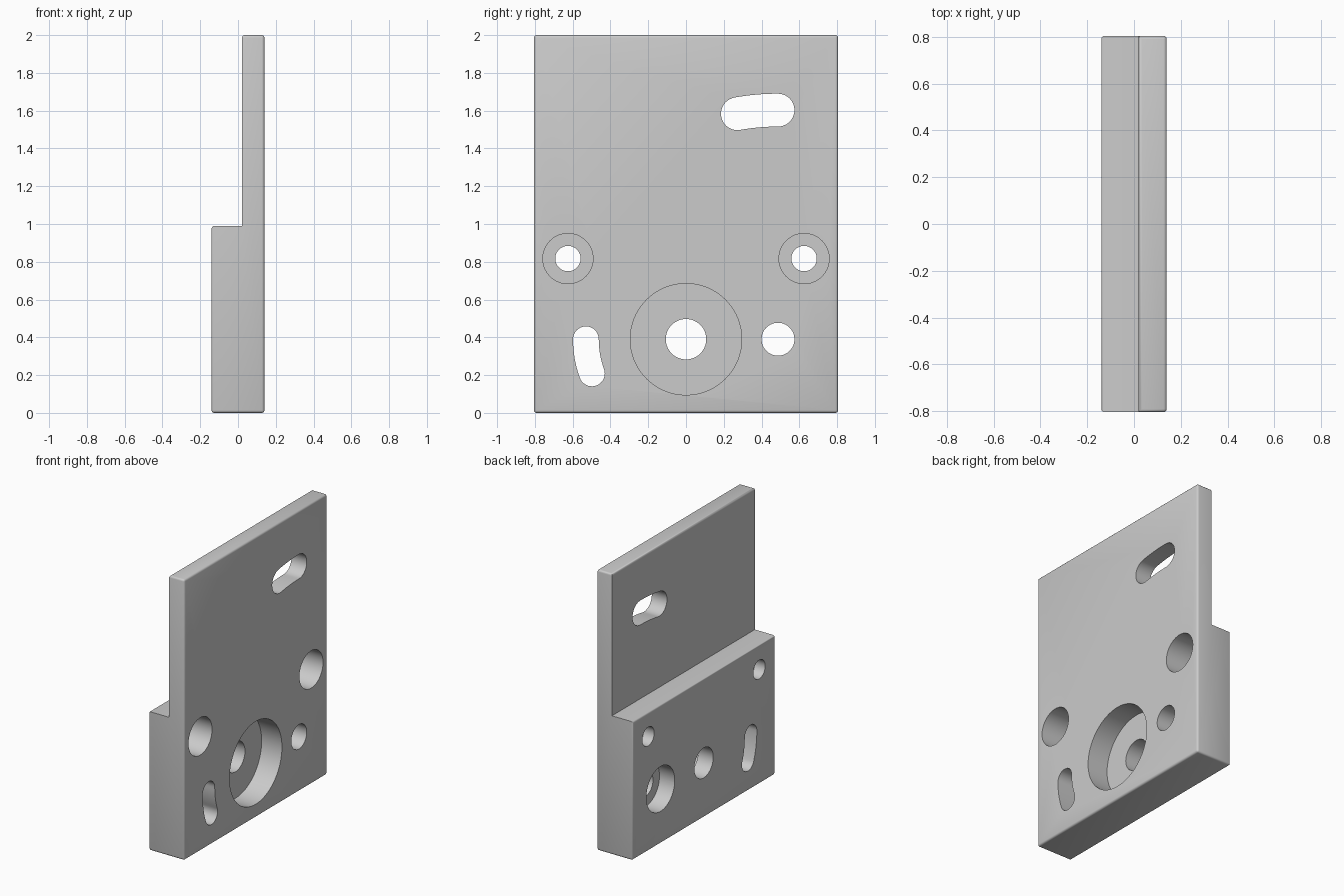
import bpy, bmesh, math

if "Cube" in bpy.data.objects:
    bpy.data.objects.remove(bpy.data.objects["Cube"], do_unlink=True)

FRONT, STEP, BACK = 0.14, 0.02, -0.14   # x of broad face, step wall, thick face
HALF_Y, HEIGHT, STEP_Z = 0.805, 2.0, 0.99

grey = bpy.data.materials.new("machined grey")
grey.use_nodes = True
colour = (0.6, 0.6, 0.6, 1)
grey.diffuse_color = colour
grey.node_tree.nodes["Principled BSDF"].inputs["Base Color"].default_value = colour


def make_object(name, bm):
    bmesh.ops.recalc_face_normals(bm, faces=bm.faces)
    mesh = bpy.data.meshes.new(name)
    bm.to_mesh(mesh)
    bm.free()
    mesh.materials.append(grey)
    obj = bpy.data.objects.new(name, mesh)
    bpy.context.collection.objects.link(obj)
    return obj


def extrude(points, offset):
    bm = bmesh.new()
    face = bm.faces.new([bm.verts.new(p) for p in points])
    result = bmesh.ops.extrude_face_region(bm, geom=[face])
    moved = [v for v in result["geom"] if isinstance(v, bmesh.types.BMVert)]
    bmesh.ops.translate(bm, verts=moved, vec=offset)
    return bm


def arc(cy, cz, r, start, end, steps):
    return [(cy + r * math.cos(a), cz + r * math.sin(a))
            for a in (start + (end - start) * i / steps for i in range(steps + 1))]


def cut(body, outline, x0, x1):
    cutter = make_object("cutter", extrude([(x0, y, z) for y, z in outline], (x1 - x0, 0, 0)))
    cutter.hide_render = True
    mod = body.modifiers.new("cut", 'BOOLEAN')
    mod.operation = 'DIFFERENCE'
    mod.solver = 'EXACT'
    mod.object = cutter
    bpy.context.view_layer.objects.active = body
    bpy.ops.object.modifier_apply(modifier=mod.name)
    bpy.data.objects.remove(cutter, do_unlink=True)


def hole(body, y, z, r, x0=-0.3, x1=0.3):
    cut(body, arc(y, z, r, 0, math.tau, 64)[:-1], x0, x1)


def curved_slot(body, cy, cz, radius, half_width, start, end):
    a, b = math.radians(start), math.radians(end)
    (ay, az), (by, bz) = arc(cy, cz, radius, a, b, 1)
    outline = (arc(cy, cz, radius + half_width, a, b, 10)
               + arc(by, bz, half_width, b, b + math.pi, 20)[1:-1]
               + arc(cy, cz, radius - half_width, b, a, 10)
               + arc(ay, az, half_width, a + math.pi, a + math.tau, 20)[1:-1])
    cut(body, outline, -0.3, 0.3)


# Stepped plate with softened outer edges
profile = [(BACK, 0), (FRONT, 0), (FRONT, HEIGHT), (STEP, HEIGHT), (STEP, STEP_Z), (BACK, STEP_Z)]
bm = extrude([(x, -HALF_Y, z) for x, z in profile], (0, 2 * HALF_Y, 0))
bmesh.ops.recalc_face_normals(bm, faces=bm.faces)


def touches_step(v):
    return abs(v.co.x - STEP) < 0.001 and abs(v.co.z - STEP_Z) < 0.001


outer = [e for e in bm.edges if not any(touches_step(v) for v in e.verts)]
bmesh.ops.bevel(bm, geom=outer, offset=0.014, offset_type='OFFSET',
                segments=3, profile=0.5, affect='EDGES')
plate = make_object("mounting_plate", bm)

# Counterbored fixing holes, mirrored across the middle
for side in (-1, 1):
    hole(plate, side * 0.625, 0.817, 0.067)
    hole(plate, side * 0.625, 0.817, 0.133, FRONT - 0.2, 0.3)

# Central bore, wide from the broad face
hole(plate, 0, 0.39, 0.107)
hole(plate, 0, 0.39, 0.295, FRONT - 0.16, 0.3)

# Pivot hole, wide from the thick face
hole(plate, 0.487, 0.39, 0.087)
hole(plate, 0.487, 0.39, 0.16, -0.3, BACK + 0.12)

# Curved slots, swung about the pivot hole and the central bore
curved_slot(plate, 0.487, 0.39, 1.213, 0.087, 90, 100.2)
curved_slot(plate, 0, 0.39, 0.53, 0.068, 180, 200)

bpy.ops.object.select_all(action='DESELECT')
plate.select_set(True)
bpy.context.view_layer.objects.active = plate
bpy.ops.object.shade_smooth_by_angle(angle=math.radians(35))
